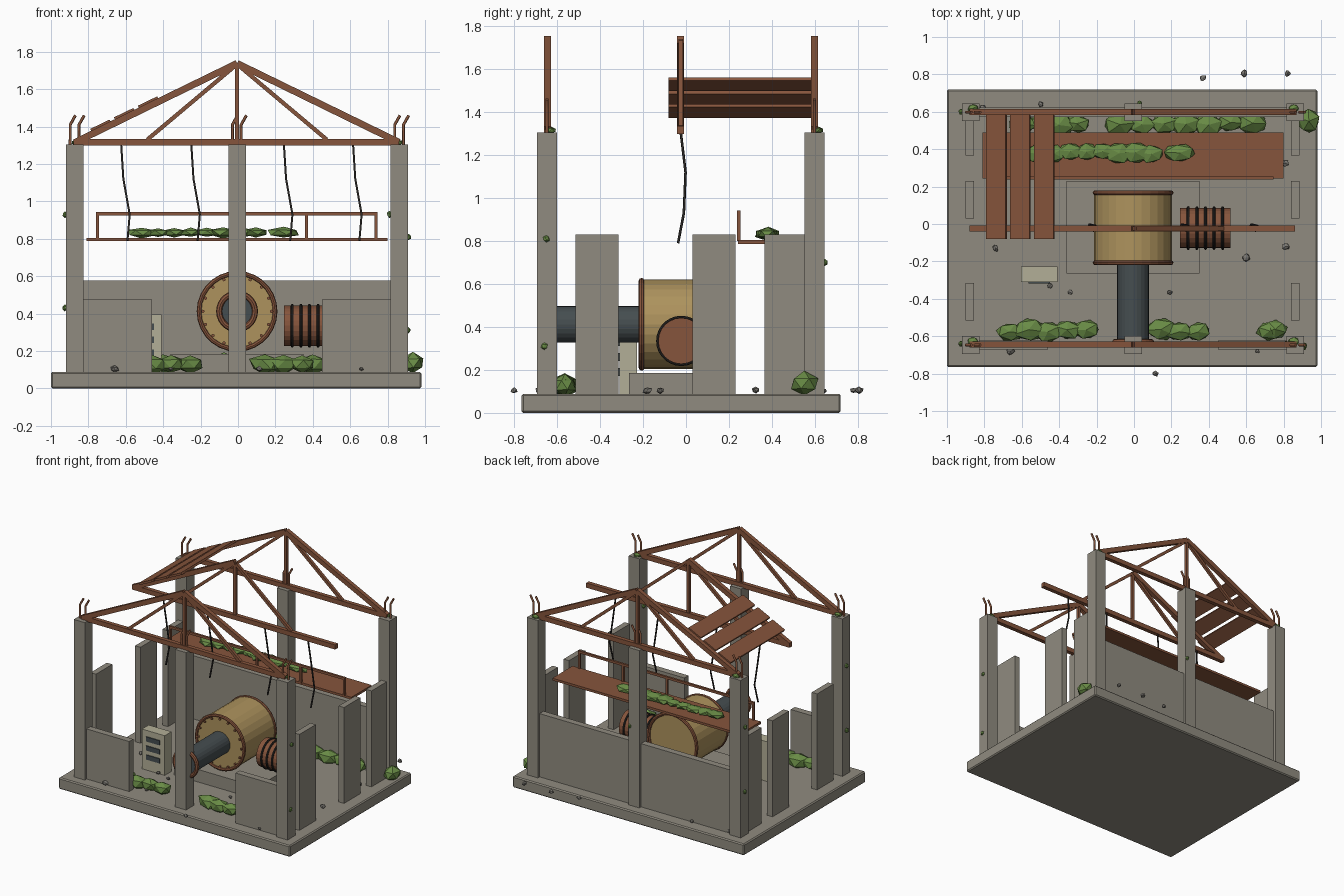
import bpy, bmesh, math, random
from mathutils import Vector, Matrix

if "Cube" in bpy.data.objects:
    bpy.data.objects.remove(bpy.data.objects["Cube"])
random.seed(4)

def mat(name, c):
    m = bpy.data.materials.new(name)
    m.diffuse_color = (*c, 1)
    m.use_nodes = True
    m.node_tree.nodes["Principled BSDF"].inputs["Base Color"].default_value = m.diffuse_color
    return m

CONC = mat("concrete", (0.28, 0.26, 0.215))
RUST = mat("rust", (0.24, 0.09, 0.045))
DARK = mat("dark_steel", (0.06, 0.075, 0.08))
BLACK = mat("cable_black", (0.025, 0.022, 0.02))
OCHRE = mat("ochre_paint", (0.42, 0.29, 0.11))
PALE = mat("pale_paint", (0.45, 0.43, 0.31))
MOSS = mat("moss", (0.14, 0.26, 0.06))
STONE = mat("stone", (0.2, 0.19, 0.17))

def finish(bm, name, m):
    me = bpy.data.meshes.new(name)
    bm.to_mesh(me)
    bm.free()
    me.materials.append(m)
    ob = bpy.data.objects.new(name, me)
    bpy.context.collection.objects.link(ob)
    return ob

def box(name, x0, x1, y0, y1, z0, z1, m, bevel=0.0):
    bm = bmesh.new()
    bmesh.ops.create_cube(bm, size=1)
    for v in bm.verts:
        v.co = Vector(((x0 + x1) / 2 + v.co.x * (x1 - x0), (y0 + y1) / 2 + v.co.y * (y1 - y0),
                       (z0 + z1) / 2 + v.co.z * (z1 - z0)))
    ob = finish(bm, name, m)
    if bevel:
        b = ob.modifiers.new("bevel", 'BEVEL')
        b.width, b.segments = bevel, 1
    return ob

def beam(name, a, b, w, h, m):
    """Square beam in an xz plane from a to b: w across y, h in plane."""
    a, b = Vector(a), Vector(b)
    d = (b - a).normalized()
    side = Vector((0, 1, 0))
    up = d.cross(side)
    bm = bmesh.new()
    bmesh.ops.create_cube(bm, size=1)
    for v in bm.verts:
        c = v.co.copy()
        v.co = (a + b) / 2 + d * c.x * (b - a).length + side * c.y * w + up * c.z * h
    bmesh.ops.recalc_face_normals(bm, faces=bm.faces)
    return finish(bm, name, m)

def cyl(name, a, b, r, m, n=28):
    a, b = Vector(a), Vector(b)
    bm = bmesh.new()
    q = (b - a).to_track_quat('Z', 'Y').to_matrix().to_4x4()
    bmesh.ops.create_cone(bm, cap_ends=True, segments=n, radius1=r, radius2=r, depth=(b - a).length,
                          matrix=Matrix.Translation((a + b) / 2) @ q)
    return finish(bm, name, m)

def ring(name, loc, axis, R, r, m):
    rot = (math.pi / 2, 0, 0) if axis == 'y' else (0, math.pi / 2, 0)
    bpy.ops.mesh.primitive_torus_add(location=loc, rotation=rot, major_radius=R, minor_radius=r,
                                     major_segments=28, minor_segments=8)
    ob = bpy.context.object
    ob.name = name
    ob.data.materials.append(m)
    return ob

def wire(name, pts, r, m):
    cu = bpy.data.curves.new(name, 'CURVE')
    cu.dimensions, cu.bevel_depth, cu.bevel_resolution, cu.use_fill_caps = '3D', r, 1, True
    s = cu.splines.new('POLY')
    s.points.add(len(pts) - 1)
    for p, c in zip(s.points, pts):
        p.co = (*c, 1)
    cu.materials.append(m)
    ob = bpy.data.objects.new(name, cu)
    bpy.context.collection.objects.link(ob)

def lump(name, c, r, m, jit=0.12):
    bm = bmesh.new()
    bmesh.ops.create_icosphere(bm, subdivisions=1, radius=1)
    rot = Matrix.Rotation(random.uniform(0, 6), 3, 'Z')
    for v in bm.verts:
        p = rot @ v.co * random.uniform(1 - jit, 1 + jit)
        v.co = Vector(c) + Vector((p.x * r[0], p.y * r[1], p.z * r[2]))
    return finish(bm, name, m)

CX, COLS, ROWS = -0.005, (-0.872, -0.005, 0.863), (-0.647, 0.598)

# Slab, columns with bent rebar, and broken walls
box("floor_slab", -1.0, 0.98, -0.765, 0.72, 0, 0.088, CONC, 0.008)
for y in ROWS:
    for x in COLS:
        box("column", x - 0.047, x + 0.047, y - 0.047, y + 0.047, 0.08, 1.305, CONC)
        for dx in (-0.025, 0.022):
            wire("rebar", [(x + dx, y, 1.28), (x + dx, y, 1.41), (x + dx + 0.028, y, 1.46)], 0.008, RUST)
box("front_wall_left", -0.83, -0.46, -0.672, -0.622, 0.08, 0.475, CONC)
box("front_wall_right", 0.45, 0.82, -0.672, -0.622, 0.08, 0.475, CONC)
for x0, x1 in ((-0.83, -0.05), (0.04, 0.82)):
    box("back_wall", x0, x1, 0.573, 0.623, 0.08, 0.577, CONC)
for x in (-0.878, 0.863):
    for y in (-0.415, 0.13, 0.465):
        box("side_wall_panel", x - 0.023, x + 0.023, y - 0.1, y + 0.1, 0.08, 0.83, CONC)

# Roof trusses; the middle one has lost its right rafter
for y in (-0.645, -0.025, 0.598):
    mid = y == -0.025
    beam("truss_bottom_chord", (CX - 0.875, y, 1.316), (CX + 0.865, y, 1.316), 0.032, 0.036, RUST)
    beam("truss_king_post", (CX, y, 1.32), (CX, y, 1.74), 0.022, 0.022, RUST)
    for s in (-1, 1):
        if not (mid and s == 1):
            beam("truss_rafter", (CX + s * 0.865, y, 1.316), (CX, y, 1.738), 0.032, 0.036, RUST)
        beam("truss_web", (CX + s * 0.48, y, 1.33), (CX + s * 0.01, y, 1.725), 0.022, 0.022, RUST)

# Remaining roof planks
for x in (-0.735, -0.608, -0.48):
    z = 1.405 + (x + 0.735) * 0.488
    beam("roof_plank", (x - 0.052, 0.252, z - 0.025), (x + 0.052, 0.252, z + 0.025), 0.665, 0.016, RUST)

# Hanging cables
for x in (-0.625, -0.25, 0.245, 0.615):
    wire("hanging_cable", [(x, -0.025, 1.31), (x + 0.012, -0.002, 1.12), (x + 0.046, -0.01, 0.93),
                           (x + 0.034, -0.037, 0.79)], 0.006, BLACK)

# Walkway with railing
box("walkway", -0.81, 0.80, 0.242, 0.49, 0.787, 0.805, RUST)
for x in (-0.75, -0.01, 0.365, 0.738):
    box("railing_post", x - 0.008, x + 0.008, 0.238, 0.254, 0.80, 0.938, RUST)
box("railing_bar", -0.758, 0.746, 0.238, 0.254, 0.924, 0.942, RUST)

# Drum on its plinth, with pipe, rims and bolts
box("plinth", -0.36, 0.35, -0.265, 0.23, 0.08, 0.185, CONC)
Z = 0.412
cyl("drum", (CX, -0.21, Z), (CX, 0.17, Z), 0.208, OCHRE)
for y in (-0.207, 0.167):
    ring("drum_rim", (CX, y, Z), 'y', 0.203, 0.013, RUST)
for i in range(16):
    a = i * math.tau / 16
    c = Vector((CX + 0.183 * math.cos(a), -0.21, Z + 0.183 * math.sin(a)))
    cyl("drum_bolt", c + Vector((0, 0.01, 0)), c - Vector((0, 0.01, 0)), 0.009, RUST, 6)
cyl("pipe", (CX, -0.2, Z), (CX, -0.63, Z), 0.085, DARK, 24)
ring("pipe_flange", (CX, -0.63, Z), 'y', 0.096, 0.016, RUST)

# Finned motor
cyl("motor_body", (0.245, -0.022, 0.335), (0.515, -0.022, 0.335), 0.107, RUST, 24)
for i in range(5):
    ring("motor_fin", (0.29 + i * 0.046, -0.022, 0.335), 'x', 0.109, 0.008, BLACK)

# Control cabinet with dark panels
box("cabinet", -0.605, -0.41, -0.31, -0.228, 0.08, 0.395, PALE)
for z in (0.19, 0.26, 0.33):
    box("cabinet_panel", -0.565, -0.45, -0.317, -0.30, z - 0.018, z + 0.018, DARK)

# Moss along the floor edges and walkway
def moss_row(x0, x1, y, z, rx, ry, rz, step):
    n = max(1, round((x1 - x0 - 2 * rx) / step))
    for i in range(n + 1):
        k = random.uniform(0.85, 1.1)
        lump("moss", (x0 + rx + (x1 - x0 - 2 * rx) * i / n, y + random.uniform(-0.008, 0.008), z),
             (rx * k, ry * k, rz * k), MOSS)

for x0, x1, y in ((-0.75, -0.17, -0.57), (0.06, 0.43, -0.57), (0.64, 0.84, -0.57),
                  (-0.68, -0.22, 0.535), (-0.16, 0.72, 0.535)):
    moss_row(x0, x1, y, 0.13, 0.085, 0.06, 0.055, 0.11)
lump("moss", (0.935, 0.55, 0.135), (0.065, 0.07, 0.055), MOSS)
moss_row(-0.59, 0.17, 0.38, 0.833, 0.075, 0.055, 0.028, 0.09)
lump("moss", (0.245, 0.38, 0.833), (0.088, 0.055, 0.03), MOSS)
for y in ROWS:
    for s, x in ((-1, COLS[0]), (1, COLS[2])):
        lump("moss_tuft", (x - s * 0.01, y + 0.02, 1.315), (0.03, 0.025, 0.016), MOSS)
for x, y, z in ((-0.925, -0.64, 0.93), (0.81, -0.64, 0.93), (-0.925, -0.64, 0.43), (0.91, -0.66, 0.31),
                (0.912, -0.65, 0.81), (-0.925, 0.6, 0.43), (-0.925, 0.6, 0.93), (0.03, 0.645, 0.7)):
    lump("moss_tuft", (x, y, z), (0.014, 0.017, 0.018), MOSS)

# Scattered rubble
for x, y in ((0.37, 0.78), (0.59, 0.805), (0.82, 0.805), (-0.5, 0.64), (-0.81, 0.62), (-0.74, -0.13),
             (-0.45, -0.33), (-0.34, -0.365), (0.05, -0.225), (0.19, -0.365), (0.21, -0.115), (0.33, 0.05),
             (0.6, -0.18), (0.81, -0.12), (0.81, 0.325), (-0.66, -0.68), (-0.36, -0.605), (0.66, -0.68),
             (0.115, -0.8)):
    k = random.uniform(0.012, 0.022)
    lump("rubble", (x, y, 0.105), (k, k, k * 0.8), STONE, 0.25)
